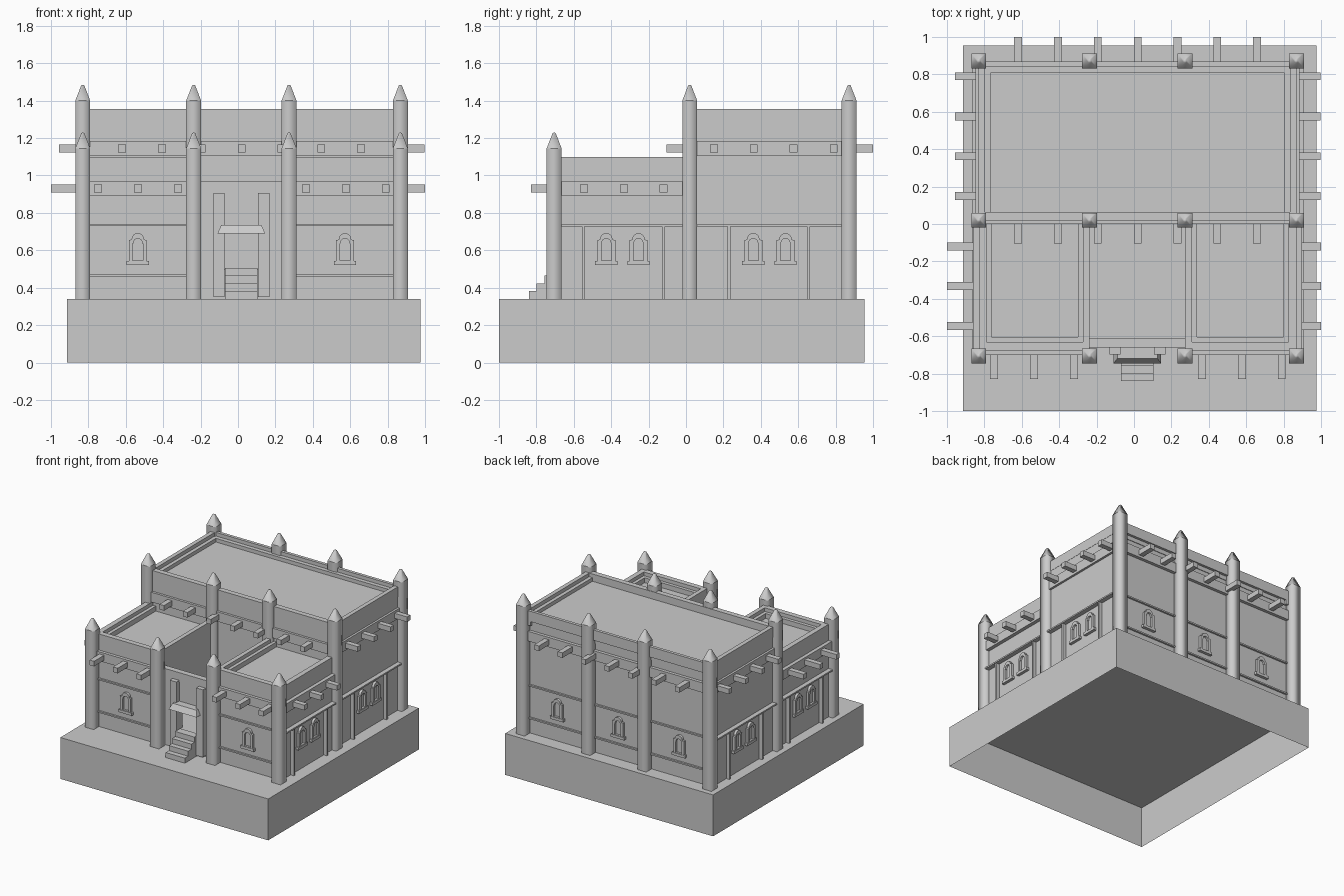
import bpy, bmesh, math
from mathutils import Vector

if "Cube" in bpy.data.objects:
    bpy.data.objects.remove(bpy.data.objects["Cube"])


def make(name, bm, smooth=False):
    bmesh.ops.recalc_face_normals(bm, faces=bm.faces)
    me = bpy.data.meshes.new(name)
    bm.to_mesh(me)
    bm.free()
    ob = bpy.data.objects.new(name, me)
    bpy.context.collection.objects.link(ob)
    for p in me.polygons:
        p.use_smooth = smooth
    return ob


def box(name, x0, x1, y0, y1, z0, z1, open_bottom=False):
    bm = bmesh.new()
    bmesh.ops.create_cube(bm, size=1)
    for v in bm.verts:
        v.co = Vector(((x0 + x1) / 2 + v.co.x * (x1 - x0),
                       (y0 + y1) / 2 + v.co.y * (y1 - y0),
                       (z0 + z1) / 2 + v.co.z * (z1 - z0)))
    bmesh.ops.recalc_face_normals(bm, faces=bm.faces)
    if open_bottom:
        low = [f for f in bm.faces if f.normal.z < -0.5]
        bmesh.ops.delete(bm, geom=low, context='FACES')
    return make(name, bm)


# Wall directions: local u runs along the wall, d points outward from the wall plane
PLANE = {'front': -0.676, 'mid': 0.02, 'back': 0.842, 'left': -0.83, 'right': 0.868}


def place(side, u, d, z):
    p = PLANE[side]
    return {'front': (u, p - d, z), 'mid': (u, p - d, z), 'back': (u, p + d, z),
            'left': (p - d, u, z), 'right': (p + d, u, z)}[side]


def wbox(name, side, u0, u1, d0, d1, z0, z1):
    a, b = place(side, u0, d0, z0), place(side, u1, d1, z1)
    x, y, z = [sorted(t) for t in zip(a, b)]
    return box(name, *x, *y, *z)


# Plinth, hollow and open underneath
box("plinth", -0.915, 0.975, -1.0, 0.955, 0, 0.34, open_bottom=True)

Z0 = 0.34
PX = (-0.83, -0.237, 0.273, 0.868)


# Square pillars with pointed caps
def pillar(x, y, top):
    bm = bmesh.new()

    def ring(h, z):
        return [bm.verts.new((x + sx * h, y + sy * h, z))
                for sx, sy in ((-1, -1), (1, -1), (1, 1), (-1, 1))]
    levels = [(ring(0.04, Z0), ring(0.04, top - 0.085)),
              (ring(0.04, top - 0.085), ring(0.008, top - 0.003))]
    for a, b in levels:
        for i in range(4):
            bm.faces.new((a[i], a[(i + 1) % 4], b[(i + 1) % 4], b[i]))
    tip = bm.verts.new((x, y, top))
    end = levels[1][1]
    for i in range(4):
        bm.faces.new((end[i], end[(i + 1) % 4], tip))
    make("pillar", bm, True)


for x in PX:
    pillar(x, -0.705, 1.23)
    pillar(x, 0.02, 1.485)
    pillar(x, 0.872, 1.485)


# Banded wall top: projecting beam ledge, recessed frieze and parapet
def wall_top(side, u0, u1, top, ledge_z, cap, step, ledge):
    wbox("beam_ledge", side, u0, u1, -0.03, ledge, *ledge_z)
    wbox("parapet", side, u0, u1, cap[0], cap[1], top - 0.085, top)
    if step:
        wbox("parapet_step", side, u0, u1, cap[0] - step, cap[0] + 0.005, top - 0.12, top - 0.03)


# Rear hall
box("rear_hall", PX[0], PX[3], 0.02, 0.842, Z0, 1.295)
HALL = (1.105, 1.185)
wall_top('mid', *PX[::3], 1.355, HALL, (-0.044, 0), 0, 0.02)
wall_top('back', *PX[::3], 1.355, HALL, (0, 0.026), 0.034, 0.026)
for side in ('left', 'right'):
    wall_top(side, 0.02, 0.868, 1.355, HALL, (-0.033, 0.002), 0.03, 0.018)

# Front wings
WING = (0.893, 0.968)
for name, x0, x1, outer in (("left_wing", PX[0], PX[1], 'left'), ("right_wing", PX[2], PX[3], 'right')):
    box(name, x0, x1, -0.676, 0.02, Z0, 1.03)
    wall_top('front', x0, x1, 1.10, WING, (-0.044, 0), 0.027, 0.025)
    wall_top(outer, -0.676, 0.02, 1.10, WING, (-0.042, 0), 0.027, 0.03)
    # courtyard-side parapet and its inner step
    s, edge = (-1, x1) if outer == 'left' else (1, x0)
    box("inner_parapet", *sorted((edge, edge + s * 0.036)), -0.676, 0.02, 1.015, 1.10)
    box("inner_step", *sorted((edge + s * 0.03, edge + s * 0.063)), -0.676, 0.02, 0.98, 1.07)


def beam(side, u, reach, z):
    wbox("roof_beam", side, u - 0.021, u + 0.021, -0.02, reach, z - 0.021, z + 0.021)


# Protruding roof beams
for u in (-0.62, -0.407, -0.194, 0.02, 0.233, 0.445, 0.658):
    beam('mid', u, 0.125, 1.145)
    beam('back', u, 0.158, 1.145)
for u in (0.15, 0.362, 0.575, 0.79):
    beam('left', u, 0.128, 1.145)
    beam('right', u, 0.13, 1.145)
for u in (-0.748, -0.534, -0.32, 0.364, 0.578, 0.79):
    beam('front', u, 0.154, 0.93)
for u in (-0.545, -0.332, -0.12):
    beam('left', u, 0.17, 0.93)
    beam('right', u, 0.132, 0.93)


# Arched window frame with sill
def window(side, u):
    def arch(h, r, zb, zs):
        pts = [(-h, zb), (-h, zs), (-r, zs + 0.002)]
        pts += [(-r * math.cos(math.pi * i / 8), zs + 0.004 + r * math.sin(math.pi * i / 8))
                for i in range(9)]
        return pts + [(r, zs + 0.002), (h, zs), (h, zb)]
    outer, inner = arch(0.048, 0.033, 0.54, 0.655), arch(0.027, 0.024, 0.545, 0.635)
    bm = bmesh.new()
    rings = [[bm.verts.new(place(side, u + a, d, z)) for a, z in pts]
             for pts, d in ((outer, -0.005), (outer, 0.02), (inner, 0.02), (inner, 0.003))]
    n = len(outer)
    for a, b in zip(rings, rings[1:]):
        for i in range(n):
            bm.faces.new((a[i], a[(i + 1) % n], b[(i + 1) % n], b[i]))
    bm.faces.new(rings[-1])
    make("window_frame", bm)
    wbox("window_sill", side, u - 0.06, u + 0.06, -0.005, 0.024, 0.52, 0.542)


for u in (-0.536, 0.572):
    window('front', u)
for u in (-0.536, 0.018, 0.572):
    window('back', u)
for side in ('left', 'right'):
    for u in (-0.426, -0.254, 0.36, 0.532):
        window(side, u)
    # Side wall panel framing
    wbox("side_rail", side, -0.70, 0.868, -0.005, 0.037, 0.726, 0.738)
    for u in (-0.55, -0.12, 0.23, 0.655):
        wbox("side_strip", side, u - 0.007, u + 0.007, -0.005, 0.03, Z0, 0.73)

# Horizontal rails on the front and back
for z in (0.467, 0.735):
    wbox("back_rail", 'back', PX[0], PX[3], -0.005, 0.015, z - 0.006, z + 0.006)
    for a, b in ((PX[0], PX[1]), (PX[2], PX[3])):
        wbox("front_rail", 'front', a, b, -0.005, 0.015, z - 0.006, z + 0.006)

# Entrance wall with doorway, and courtyard floor
box("entrance_wall_left", PX[1], -0.075, -0.655, -0.615, Z0, 0.893)
box("entrance_wall_right", 0.11, PX[2], -0.655, -0.615, Z0, 0.893)
box("entrance_lintel", -0.075, 0.11, -0.655, -0.615, 0.71, 0.893)
box("entrance_ledge", PX[1], PX[2], -0.66, -0.612, *WING)
box("courtyard_floor", PX[1], PX[2], -0.655, 0.02, Z0, 0.50)
for x in (-0.102, 0.138):
    box("door_post", x - 0.03, x + 0.03, -0.697, -0.65, 0.35, 0.905)

# Door canopy, flaring toward the bottom
bm = bmesh.new()
bmesh.ops.create_cube(bm, size=1)
for v in bm.verts:
    low = v.co.z < 0
    v.co = Vector((0.018 + v.co.x * (0.255 if low else 0.215),
                   (-0.745 if low else -0.72) if v.co.y < 0 else -0.66,
                   0.69 if low else 0.735))
make("door_canopy", bm)

# Entrance steps
for i in range(4):
    box("step", -0.07, 0.105, -0.84 + i * 0.042, -0.65, Z0, Z0 + 0.0415 * (i + 1))
